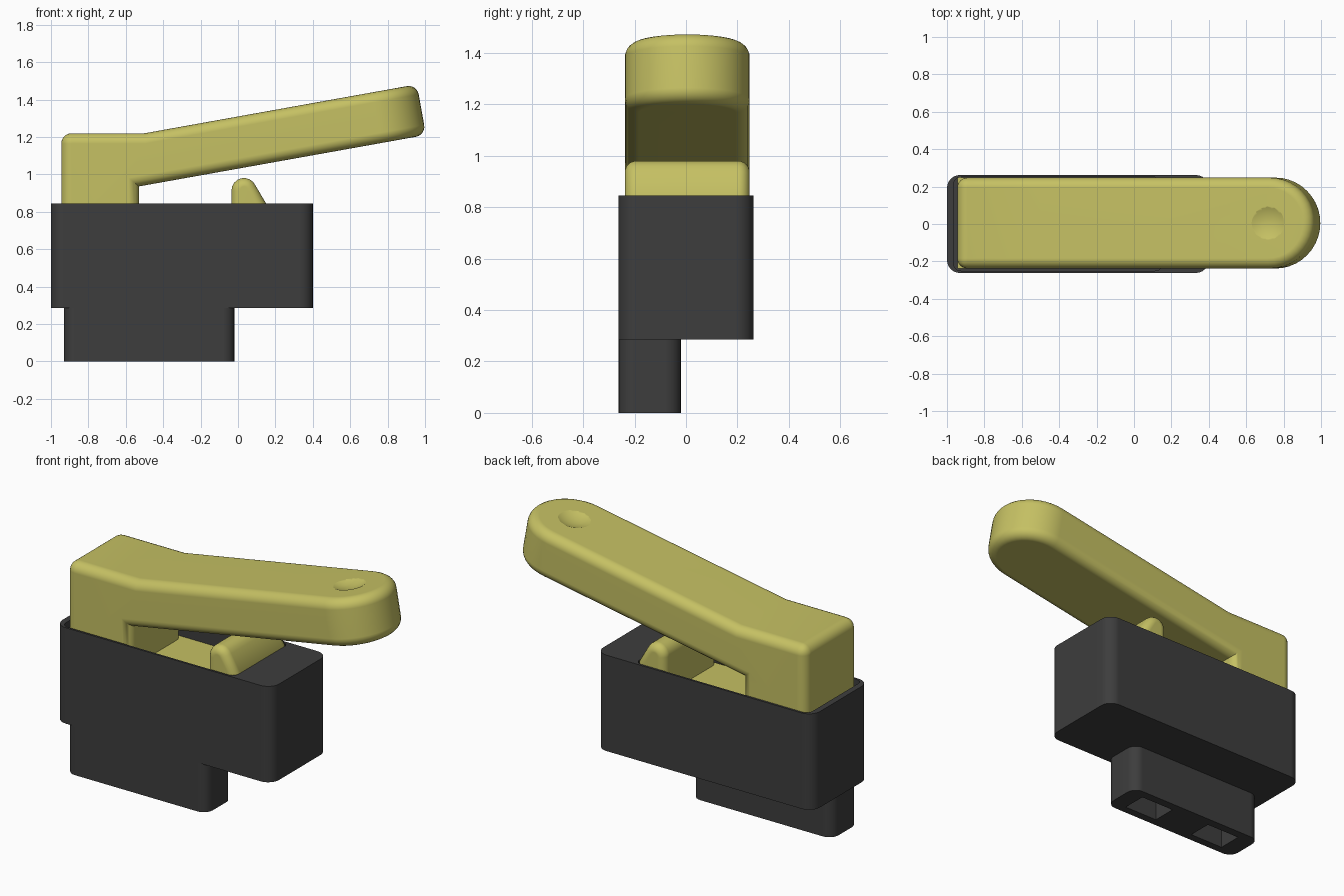
import bpy, bmesh, math
from mathutils import Vector

if "Cube" in bpy.data.objects:
    bpy.data.objects.remove(bpy.data.objects["Cube"], do_unlink=True)


def material(name, rgb):
    m = bpy.data.materials.new(name)
    m.use_nodes = True
    m.diffuse_color = (*rgb, 1)
    bsdf = next(n for n in m.node_tree.nodes if n.type == 'BSDF_PRINCIPLED')
    bsdf.inputs["Base Color"].default_value = (*rgb, 1)
    bsdf.inputs["Roughness"].default_value = 0.6
    return m


YELLOW = material("mustard_yellow", (0.56, 0.53, 0.125))
DARK = material("charcoal", (0.047, 0.047, 0.047))


def make(name, bm, mat):
    bmesh.ops.recalc_face_normals(bm, faces=bm.faces[:])
    me = bpy.data.meshes.new(name)
    bm.to_mesh(me)
    bm.free()
    me.materials.append(mat)
    ob = bpy.data.objects.new(name, me)
    bpy.context.scene.collection.objects.link(ob)
    return ob


def box_bm(x0, x1, y0, y1, z0, z1, r=0.0):
    """Box with its upright edges rounded by r."""
    bm = bmesh.new()
    bmesh.ops.create_cube(bm, size=1)
    for v in bm.verts:
        v.co = (x1 if v.co.x > 0 else x0, y1 if v.co.y > 0 else y0, z1 if v.co.z > 0 else z0)
    if r:
        ups = [e for e in bm.edges if abs(e.verts[0].co.z - e.verts[1].co.z) > 1e-4]
        bmesh.ops.bevel(bm, geom=ups, offset=r, segments=6, profile=0.5, affect='EDGES')
    return bm


def bevel_convex(bm, width):
    """Round every sharp outward edge."""
    bmesh.ops.recalc_face_normals(bm, faces=bm.faces[:])
    sharp = [e for e in bm.edges if e.calc_face_angle_signed(0) > math.radians(40)]
    bmesh.ops.bevel(bm, geom=sharp, offset=width, segments=6, profile=0.5, affect='EDGES')


def finish(ob, cutters=()):
    """Cut, bake the cuts and shade smooth."""
    for c in cutters:
        m = ob.modifiers.new("cut", 'BOOLEAN')
        m.operation, m.solver, m.object = 'DIFFERENCE', 'EXACT', c
    bpy.context.view_layer.update()
    dg = bpy.context.evaluated_depsgraph_get()
    me = bpy.data.meshes.new_from_object(ob.evaluated_get(dg))
    ob.modifiers.clear()
    ob.data = me
    for c in cutters:
        bpy.data.objects.remove(c, do_unlink=True)
    bpy.ops.object.select_all(action='DESELECT')
    bpy.context.view_layer.objects.active = ob
    ob.select_set(True)
    bpy.ops.object.shade_smooth_by_angle(angle=math.radians(35))
    wn = ob.modifiers.new("weighted_normals", 'WEIGHTED_NORMAL')
    wn.keep_sharp = True


# Housing with an open pocket for the lever
housing = make("housing", box_bm(-1, 0.4, -0.262, 0.262, 0.285, 0.845, 0.07), DARK)
pocket = make("pocket_cutter", box_bm(-0.965, 0.153, -0.25, 0.25, 0.6, 1.0, 0.04), DARK)
finish(housing, [pocket])

# Lower plug with two square sockets underneath
plug = make("plug", box_bm(-0.93, -0.02, -0.262, -0.02, 0, 0.285, 0.06), DARK)
sockets = [make("socket_cutter", box_bm(x, x + 0.22, -0.215, -0.07, -0.1, 0.15), DARK)
           for x in (-0.82, -0.34)]
finish(plug, sockets)

# Lever: upright post plus tilted arm with a round tip
YC, HW = 0.005, 0.243
TILT = math.radians(10.2)
U = Vector((math.cos(TILT), 0, math.sin(TILT)))
N = Vector((-math.sin(TILT), 0, math.cos(TILT)))
tip_low = Vector((0.766, YC, 1.168))
tip_high = tip_low + N * 0.275
STEPS = 20

bm = bmesh.new()


def arc(centre):
    pts = []
    for i in range(STEPS + 1):
        a = -math.pi / 2 + math.pi * i / STEPS
        pts.append(bm.verts.new(centre + U * HW * math.cos(a) + Vector((0, HW * math.sin(a), 0))))
    return pts


low, high = arc(tip_low), arc(tip_high)
# Side corners: post bottom back, post bottom front, under arm, bend, top back
corners = [(-0.945, 0.66), (-0.53, 0.66), (-0.53, 0.936), (-0.5, 1.22), (-0.945, 1.22)]
near, far = [[bm.verts.new((x, YC + s * HW, z)) for x, z in corners] for s in (-1, 1)]
for side, k in ((near, 0), (far, -1)):
    bm.faces.new(side[:3] + [low[k], high[k]] + side[3:])
for i, j in ((0, 1), (1, 2), (3, 4), (4, 0)):
    bm.faces.new((near[i], near[j], far[j], far[i]))
bm.faces.new([near[2]] + low + [far[2]])
bm.faces.new([near[3]] + high + [far[3]])
for i in range(STEPS):
    bm.faces.new((low[i], low[i + 1], high[i + 1], high[i]))
bevel_convex(bm, 0.055)
lever = make("lever", bm, YELLOW)

# Shallow finger dimple near the tip
R, DEPTH = 0.21, 0.02
bm = bmesh.new()
bmesh.ops.create_uvsphere(bm, u_segments=64, v_segments=48, radius=R)
bmesh.ops.translate(bm, verts=bm.verts[:], vec=tip_high + N * (R - DEPTH))
finish(lever, [make("dimple_cutter", bm, YELLOW)])

# Rocker floor between the post and the stop
finish(make("rocker_floor", box_bm(-0.945, 0.15, YC - HW, YC + HW, 0.6, 0.705), YELLOW))

# Rounded stop ridge
profile = [(0.15, 0.62), (0.15, 0.845)]
for i in range(9):
    a = math.radians(25 + 155 * i / 8)
    profile.append((0.032 + 0.067 * math.cos(a), 0.914 + 0.067 * math.sin(a)))
profile.append((-0.035, 0.62))
bm = bmesh.new()
face = bm.faces.new([bm.verts.new((x, YC - HW, z)) for x, z in profile])
out = bmesh.ops.extrude_face_region(bm, geom=[face])
bmesh.ops.translate(bm, vec=(0, 2 * HW, 0),
                    verts=[g for g in out["geom"] if isinstance(g, bmesh.types.BMVert)])
bevel_convex(bm, 0.045)
finish(make("stop_ridge", bm, YELLOW))
